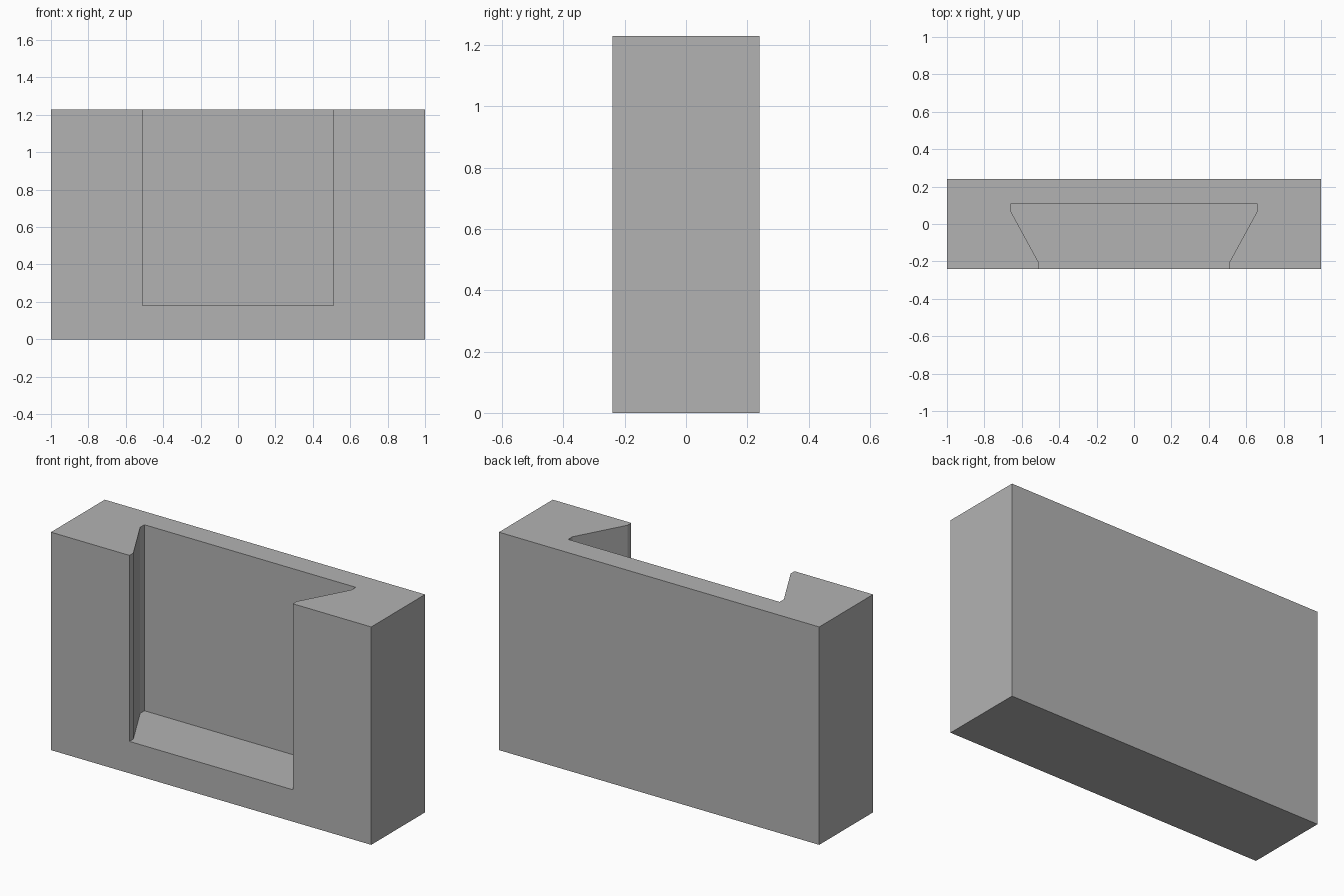
import bpy
import bmesh

cube = bpy.data.objects.get("Cube")
if cube:
    bpy.data.objects.remove(cube, do_unlink=True)

WIDTH, DEPTH, HEIGHT = 2.0, 0.48, 1.23
SLOT_FLOOR = 0.18

grey = bpy.data.materials.new("plain grey")
grey.use_nodes = True
colour = (0.45, 0.45, 0.45, 1)
grey.diffuse_color = colour
grey.node_tree.nodes["Principled BSDF"].inputs["Base Color"].default_value = colour


def prism(name, outline, bottom, top):
    """Extrude a plan outline upwards into a closed solid."""
    mesh = bpy.data.meshes.new(name)
    bm = bmesh.new()
    face = bm.faces.new([bm.verts.new((x, y, bottom)) for x, y in outline])
    result = bmesh.ops.extrude_face_region(bm, geom=[face])
    verts = [v for v in result["geom"] if isinstance(v, bmesh.types.BMVert)]
    bmesh.ops.translate(bm, verts=verts, vec=(0, 0, top - bottom))
    bmesh.ops.recalc_face_normals(bm, faces=bm.faces)
    bm.to_mesh(mesh)
    bm.free()
    mesh.materials.append(grey)
    obj = bpy.data.objects.new(name, mesh)
    bpy.context.collection.objects.link(obj)
    return obj


def mirrored(half):
    """Complete a right-hand outline with its mirror image."""
    return half + [(-x, y) for x, y in reversed(half)]


# Solid rectangular block
block = prism("slotted_block",
              mirrored([(WIDTH / 2, -DEPTH / 2), (WIDTH / 2, DEPTH / 2)]),
              0, HEIGHT)

# Dovetail slot, open at the front and top, with blunted corners
slot = prism("slot_cutter",
             mirrored([(0.51, -0.4), (0.51, -0.205), (0.66, 0.07), (0.66, 0.108)]),
             SLOT_FLOOR, HEIGHT + 0.2)
slot.hide_render = True
slot.hide_viewport = True

cut = block.modifiers.new("dovetail slot", 'BOOLEAN')
cut.operation = 'DIFFERENCE'
cut.solver = 'EXACT'
cut.object = slot
